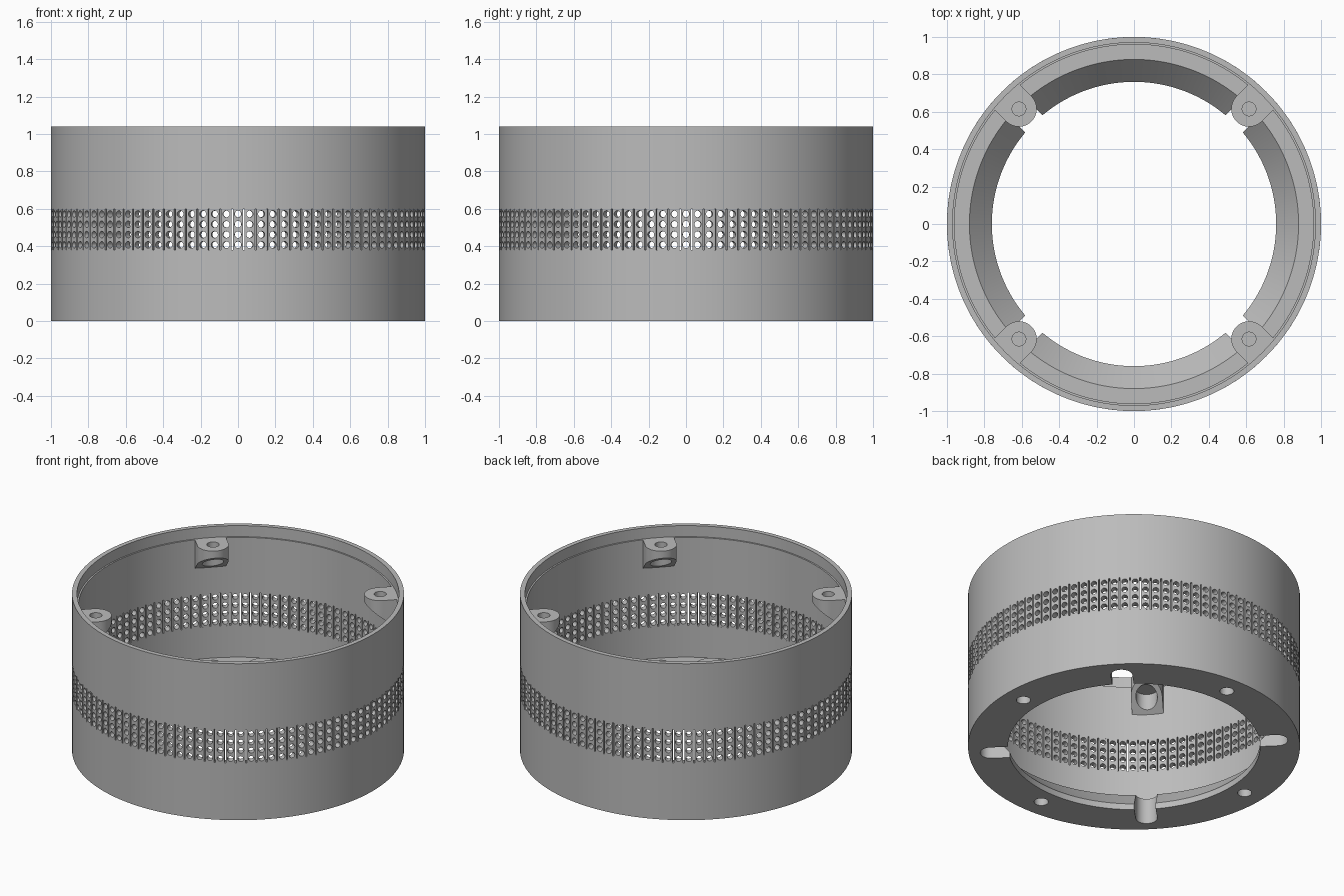
import bpy, bmesh, math
from math import cos, sin, pi

if "Cube" in bpy.data.objects:
    bpy.data.objects.remove(bpy.data.objects["Cube"])

grey = bpy.data.materials.new("mid_grey")
grey.use_nodes = True
grey.diffuse_color = (0.5, 0.5, 0.5, 1)
grey.node_tree.nodes["Principled BSDF"].inputs["Base Color"].default_value = (0.5, 0.5, 0.5, 1)

OUTER, INNER, COLS, ROWS = 1.0, 0.96, 100, 4
BAND_LOW, BAND_HIGH = 0.38, 0.60


def finish(name, bm):
    bmesh.ops.recalc_face_normals(bm, faces=bm.faces)
    mesh = bpy.data.meshes.new(name)
    bm.to_mesh(mesh)
    bm.free()
    mesh.materials.append(grey)
    obj = bpy.data.objects.new(name, mesh)
    bpy.context.collection.objects.link(obj)
    return obj


def select(obj):
    bpy.ops.object.select_all(action="DESELECT")
    obj.select_set(True)
    bpy.context.view_layer.objects.active = obj


def smooth(obj):
    select(obj)
    bpy.ops.object.shade_smooth_by_angle(angle=math.radians(30))


def lathe(name, profile, steps=200):
    """Closed ring spun from an (r, z) profile."""
    bm = bmesh.new()
    rings = [[bm.verts.new((r * cos(2 * pi * i / steps), r * sin(2 * pi * i / steps), z))
              for r, z in profile] for i in range(steps)]
    n = len(profile)
    for i in range(steps):
        a, b = rings[i], rings[(i + 1) % steps]
        for j in range(n):
            k = (j + 1) % n
            bm.faces.new((a[j], b[j], b[k], a[k]))
    return finish(name, bm)


def tab(bm, angle, centre, radius, end, low, high, steps=24):
    """Prism with a half-round end at centre and a square end; low is a function of r."""
    side = 1 if end > centre else -1
    plan = [(end, side * radius)]
    for i in range(steps + 1):
        t = pi / 2 + pi * i / steps
        plan.append((centre + side * radius * cos(t), side * radius * sin(t)))
    plan.append((end, -side * radius))

    def place(u, v, z):
        return bm.verts.new((u * cos(angle) - v * sin(angle), u * sin(angle) + v * cos(angle), z))
    bottom = [place(u, v, low(u)) for u, v in plan]
    top = [place(u, v, high) for u, v in plan]
    bm.faces.new(bottom)
    bm.faces.new(top)
    for i in range(len(plan)):
        k = (i + 1) % len(plan)
        bm.faces.new((bottom[i], bottom[k], top[k], top[i]))


def drill(bm, angle, r, radius, low, high):
    ret = bmesh.ops.create_cone(bm, cap_ends=True, segments=32, radius1=radius, radius2=radius,
                                depth=high - low)
    bmesh.ops.translate(bm, verts=ret["verts"],
                        vec=(r * cos(angle), r * sin(angle), (low + high) / 2))


def cut(obj, bm):
    cutter = finish("cutter", bm)
    cutter.hide_render = True
    mod = obj.modifiers.new("cut", "BOOLEAN")
    mod.operation, mod.solver, mod.object = "DIFFERENCE", "EXACT", cutter
    select(obj)
    bpy.ops.object.modifier_apply(modifier="cut")
    bpy.data.objects.remove(cutter)


diagonals = [pi / 4 + i * pi / 2 for i in range(4)]
axes = [i * pi / 2 for i in range(4)]

# Lower body: wall, floor ledge and funnel lip
base = lathe("lower_body", [(OUTER, 0), (OUTER, BAND_LOW), (INNER, BAND_LOW), (INNER, 0.17),
                            (0.88, 0.17), (0.76, 0.04), (0.76, 0)])
# Open slots on the diagonals, blind screw holes on the axes
bm = bmesh.new()
for a in diagonals:
    tab(bm, a, 0.865, 0.065, 0.6, lambda r: -0.1, 0.3)
for a in axes:
    drill(bm, a, 0.87, 0.043, -0.1, 0.08)
cut(base, bm)
smooth(base)

# Upper body with the stepped rim
smooth(lathe("upper_body", [(INNER, BAND_HIGH), (OUTER, BAND_HIGH), (OUTER, 1.04),
                            (0.97, 1.04), (0.97, 0.967), (INNER, 0.967)]))

# Perforated band: strips of round holes separated by thin slits
bm = bmesh.new()
step = 2 * pi / COLS
half_w, half_h = step / 2 - 0.004, (BAND_HIGH - BAND_LOW) / ROWS / 2
hole, sides = 0.018, 16
for col in range(COLS):
    for row in range(ROWS):
        mid_z = BAND_LOW + half_h * (2 * row + 1)
        loops = []
        for r in (OUTER, INNER):
            edge, rim = [], []
            for i in range(sides):
                c, s = cos(2 * pi * i / sides), sin(2 * pi * i / sides)
                k = max(abs(c), abs(s))
                for ring, du, dz in ((edge, c / k * half_w, s / k * half_h), (rim, c * hole, s * hole)):
                    t = col * step + du
                    ring.append(bm.verts.new((r * cos(t), r * sin(t), mid_z + dz)))
            loops += [edge, rim]
        out_edge, out_rim, in_edge, in_rim = loops
        for i in range(sides):
            k = (i + 1) % sides
            for p, q in ((out_edge, out_rim), (out_rim, in_rim), (in_rim, in_edge)):
                bm.faces.new((p[i], p[k], q[k], q[i]))
            # Slit walls on the two upright edges only
            mid = cos(2 * pi * (i + 0.5) / sides)
            if abs(mid) > math.sqrt(0.5):
                bm.faces.new((in_edge[i], in_edge[k], out_edge[k], out_edge[i]))
bmesh.ops.remove_doubles(bm, verts=bm.verts, dist=0.0001)
smooth(finish("perforated_band", bm))

# Mounting lugs with a sloped underside, a screw hole and a pocket below
for n, a in enumerate(diagonals):
    bm = bmesh.new()
    tab(bm, a, 0.87, 0.095, 0.965, lambda r: 0.92 - (r - 0.775) * 0.79, 0.967)
    lug = finish(f"mounting_lug_{n + 1}", bm)
    bm = bmesh.new()
    drill(bm, a, 0.87, 0.037, 0.93, 1.1)
    drill(bm, a, 0.87, 0.065, 0.6, 0.9)
    cut(lug, bm)
    smooth(lug)
